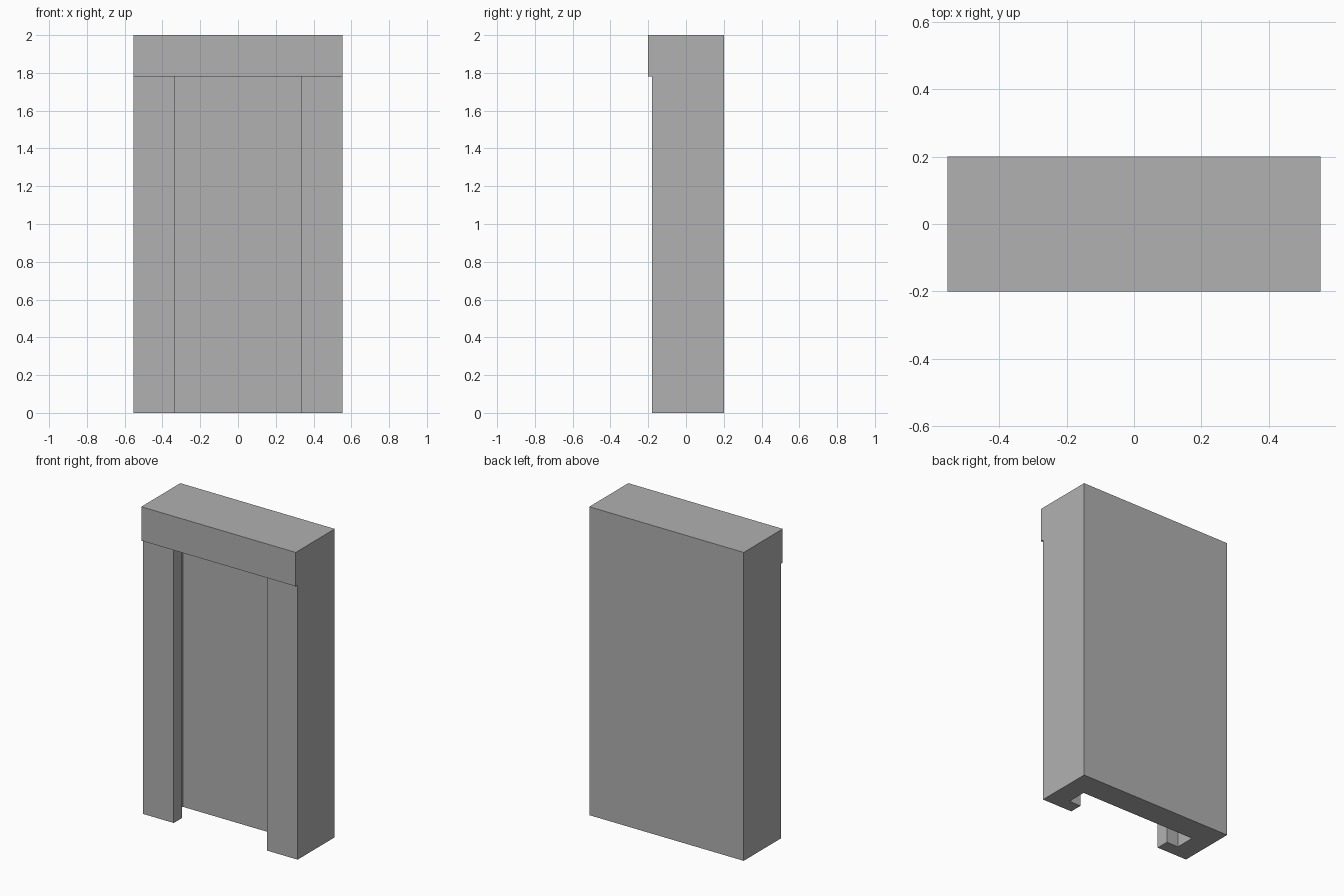
import bpy
import bmesh
from mathutils import Vector

cube = bpy.data.objects.get("Cube")
if cube:
    bpy.data.objects.remove(cube, do_unlink=True)

HALF_W = 0.554      # half width of the frame
LINTEL_Z = 1.78     # underside of the lintel

grey = bpy.data.materials.new("stone_grey")
grey.use_nodes = True
grey.diffuse_color = (0.44, 0.44, 0.44, 1)
grey.node_tree.nodes["Principled BSDF"].inputs["Base Color"].default_value = grey.diffuse_color


def prism(name, outline, sweep):
    """Extrude a closed outline along a vector."""
    bm = bmesh.new()
    face = bm.faces.new([bm.verts.new(p) for p in outline])
    result = bmesh.ops.extrude_face_region(bm, geom=[face])
    moved = [v for v in result["geom"] if isinstance(v, bmesh.types.BMVert)]
    bmesh.ops.translate(bm, verts=moved, vec=Vector(sweep))
    bmesh.ops.recalc_face_normals(bm, faces=bm.faces)
    mesh = bpy.data.meshes.new(name)
    bm.to_mesh(mesh)
    bm.free()
    mesh.materials.append(grey)
    obj = bpy.data.objects.new(name, mesh)
    bpy.context.collection.objects.link(obj)
    return obj


# Frame block: side silhouette with the overhanging lintel
side = [(-0.18, 0), (0.2, 0), (0.2, 2), (-0.2, 2), (-0.2, LINTEL_Z), (-0.18, LINTEL_Z)]
frame = prism("door_frame", [(-HALF_W, y, z) for y, z in side], (2 * HALF_W, 0, 0))

# Channel: doorway opening that widens into grooves behind the jambs
half = [(0.335, -0.3), (0.335, -0.095), (0.42, -0.095), (0.42, 0.035)]
plan = half + [(-x, y) for x, y in reversed(half)]
channel = prism("channel_cutter", [(x, y, -0.1) for x, y in plan], (0, 0, LINTEL_Z + 0.1))

# Cut the channel out and keep the finished mesh
cut = frame.modifiers.new("channel", "BOOLEAN")
cut.operation = "DIFFERENCE"
cut.solver = "EXACT"
cut.object = channel
bpy.context.view_layer.objects.active = frame
bpy.ops.object.modifier_apply(modifier=cut.name)
bpy.data.objects.remove(channel, do_unlink=True)
